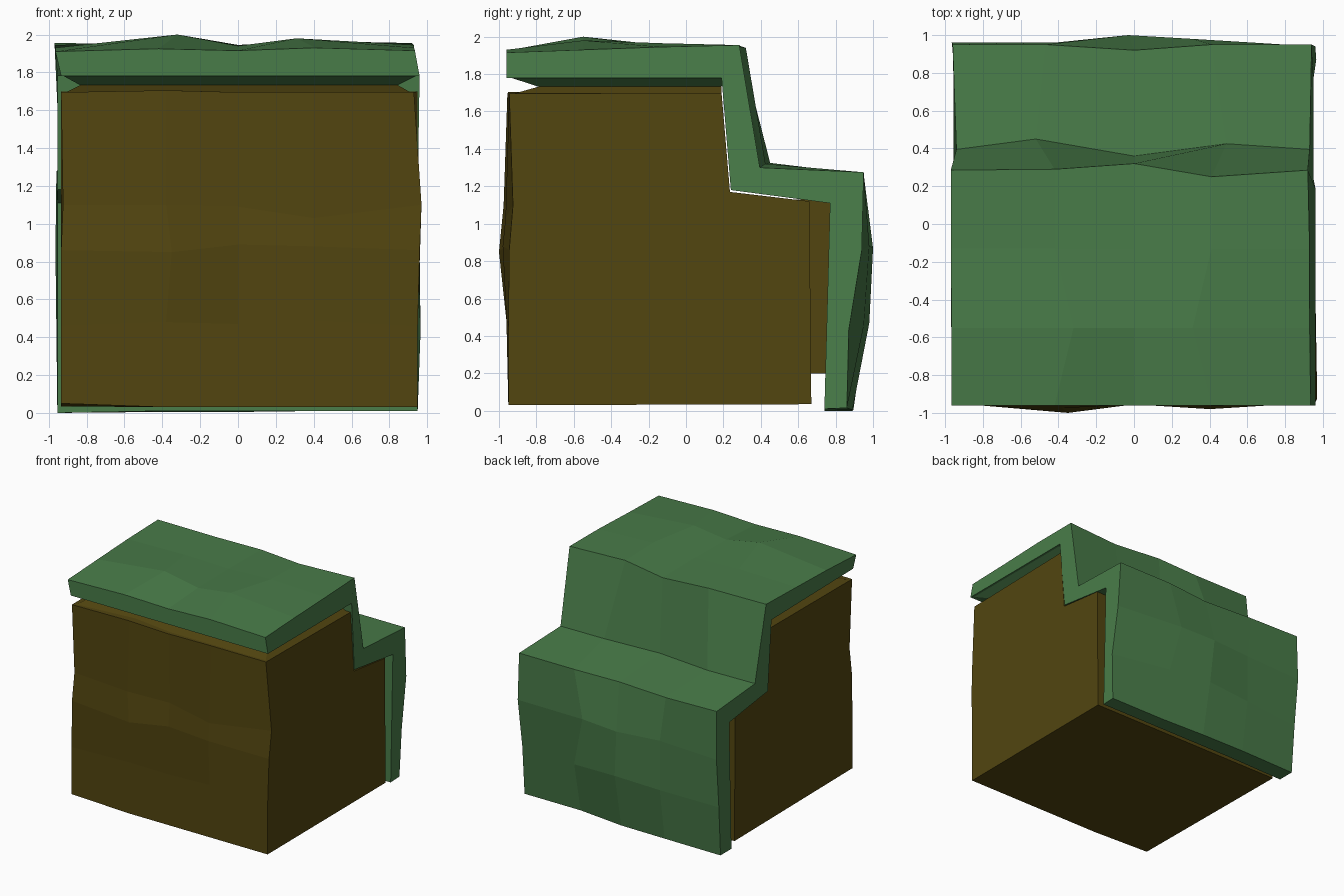
import bpy


def material(name, color):
    m = bpy.data.materials.new(name)
    m.diffuse_color = (*color, 1)
    return m


GRASS = material("grass green", (0.066, 0.2, 0.066))
DIRT = material("dirt brown", (0.085, 0.06, 0.005))


def make(name, verts, faces, mat):
    me = bpy.data.meshes.new(name)
    me.from_pydata(verts, [], faces)
    me.materials.append(mat)
    ob = bpy.data.objects.new(name, me)
    bpy.context.collection.objects.link(ob)
    return ob


def loft(name, profile, xs, nudge, mat, ends):
    """Sweep a closed (y, z) profile along x; nudge[(column, point)] = (dx, dy, dz).
    ends[point] = (left dx, right dx)."""
    n, last = len(profile), len(xs) - 1
    verts = []
    for c, x in enumerate(xs):
        for p, (y, z) in enumerate(profile):
            dx, dy, dz = nudge.get((c, p), (0, 0, 0))
            if c in (0, last) and p in ends:
                dx += ends[p][0 if c == 0 else 1]
            verts.append((x + dx, y + dy, z + dz))
    faces = [(c * n + p, c * n + (p + 1) % n, (c + 1) * n + (p + 1) % n, (c + 1) * n + p)
             for c in range(last) for p in range(n)]
    faces += [tuple(reversed(range(n))), tuple(last * n + p for p in range(n))]
    ob = make(name, verts, faces, mat)
    # consistent outward normals
    import bmesh
    bm = bmesh.new()
    bm.from_mesh(ob.data)
    bmesh.ops.recalc_face_normals(bm, faces=bm.faces)
    bm.to_mesh(ob.data)
    bm.free()
    return ob


def frustum(name, lo, hi, mat):
    """Block between two rectangles (x0, x1, y0, y1, z)."""
    verts = []
    for x0, x1, y0, y1, z in (lo, hi):
        verts += [(x0, y0, z), (x1, y0, z), (x1, y1, z), (x0, y1, z)]
    faces = [(3, 2, 1, 0), (4, 5, 6, 7)]
    faces += [(i, (i + 1) % 4, (i + 1) % 4 + 4, i + 4) for i in range(4)]
    return make(name, verts, faces, mat)


# Grass: stepped sheet, outer skin 0-9 from front edge to back foot, inner skin 10-14
grass_profile = [(-0.96, 1.915), (-0.55, 1.93), (-0.13, 1.945), (0.285, 1.955),
                 (0.395, 1.30), (0.95, 1.275), (0.94, 0.86), (0.87, 0.43), (0.86, 0.015),
                 (0.74, 0.01), (0.77, 1.11), (0.24, 1.18), (0.19, 1.78), (-0.96, 1.78)]
grass_nudge = {
    # rolling top
    (1, 1): (0.1, 0, 0.07), (2, 1): (0, 0, 0.01), (3, 1): (-0.1, 0, 0.05),
    (1, 2): (0, 0, 0.01), (3, 2): (0, 0, 0.02),
    (0, 0): (0, 0, -0.005), (1, 0): (0, 0, 0.01), (3, 0): (0, 0, 0.015),
    # step edges
    (1, 3): (0, 0.005, -0.005), (2, 3): (0, 0.035, -0.015), (3, 3): (0, -0.035, 0.0),
    (1, 4): (-0.1, 0.055, 0.025), (2, 4): (0, -0.035, 0.0), (3, 4): (0.08, 0.03, 0.02),
    (1, 5): (-0.05, 0, -0.01), (2, 5): (0, -0.03, -0.01), (4, 5): (0, 0, 0),
    # bulging back
    (0, 6): (0, 0.02, 0), (1, 6): (0, 0.02, 0.02), (2, 6): (-0.03, 0.06, 0.01),
    (3, 6): (-0.1, 0.04, 0.02),
    (0, 7): (0, 0.05, 0), (1, 7): (0, 0.09, 0.02), (2, 7): (0, 0.11, 0.04),
    (3, 7): (0, 0.08, 0.02),
    (0, 8): (0, 0.03, -0.015), (1, 8): (0, 0.035, -0.01), (2, 8): (0, 0.03, -0.01),
    (0, 9): (0, 0, -0.01),
}
grass_ends = {0: (-0.01, -0.015), 1: (-0.01, -0.02), 2: (-0.015, -0.02), 3: (-0.015, -0.03),
              4: (0.015, -0.02), 5: (-0.005, -0.01), 6: (-0.01, 0.01), 7: (-0.005, 0.015),
              12: (0.0, 0.01), 13: (0.02, 0.01)}
loft("grass_layer", grass_profile, [-0.955, -0.42, 0, 0.41, 0.95], grass_nudge, GRASS, grass_ends)

# Dirt: stepped block, front skin points 0-4 bottom to top
dirt_profile = [(-0.95, 0.03), (-0.95, 0.46), (-0.945, 0.86), (-0.925, 1.10), (-0.945, 1.695),
                (0.19, 1.70), (0.235, 1.17), (0.66, 1.12), (0.67, 0.035)]
dirt_nudge = {
    (0, 0): (0, 0, 0.02), (1, 1): (0, -0.01, 0.02), (2, 1): (0, 0, 0.01), (3, 1): (0, -0.01, 0.03),
    (1, 2): (0.03, -0.055, -0.01), (2, 2): (0, -0.01, 0.03), (3, 2): (0, -0.035, 0.02),
    (1, 3): (0, -0.05, 0), (2, 3): (0, -0.015, -0.01), (3, 3): (0, -0.04, -0.07),
    (1, 4): (0, -0.005, 0.01), (2, 4): (0, -0.01, 0),
}
dirt_ends = {0: (0, 0), 2: (0, 0.01), 3: (0.01, 0.02), 4: (0, -0.02)}
loft("dirt_block", dirt_profile, [-0.935, -0.38, 0, 0.4, 0.95], dirt_nudge, DIRT, dirt_ends)

# Dirt and sod meeting under the upper ledge, and dirt core reaching the back panel
frustum("dirt_crown", (-0.92, 0.92, -0.94, 0.19, 1.69), (-0.83, 0.84, -0.78, 0.19, 1.735), DIRT)
frustum("grass_underside", (-0.83, 0.84, -0.78, 0.19, 1.73), (-0.93, 0.95, -0.95, 0.2, 1.785), GRASS)
frustum("dirt_back_core", (-0.85, 0.85, 0.5, 0.76, 0.2), (-0.85, 0.85, 0.5, 0.79, 1.13), DIRT)
